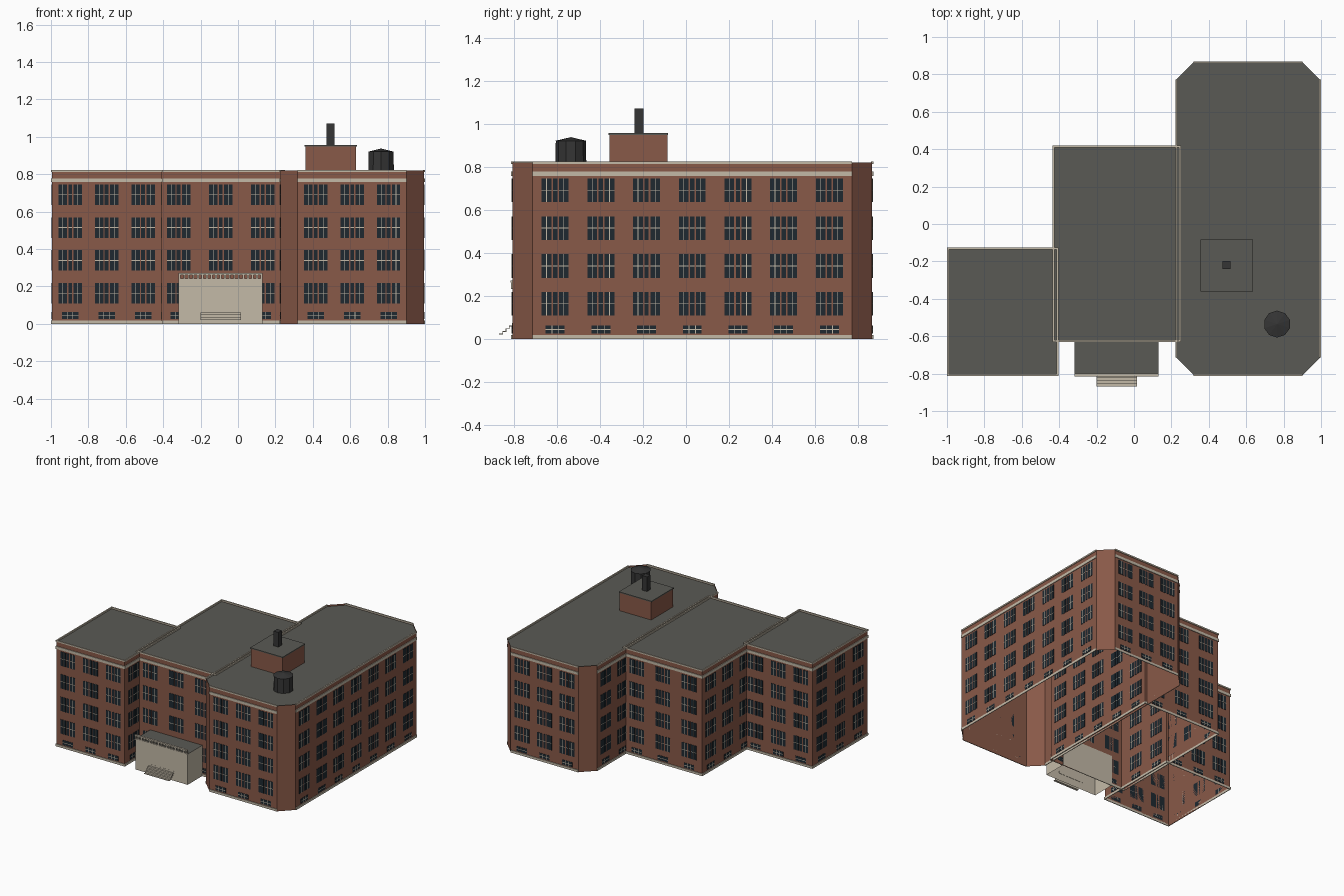
import bpy, bmesh, math
from mathutils import Vector

cube = bpy.data.objects.get("Cube")
if cube:
    bpy.data.objects.remove(cube, do_unlink=True)


def material(name, rgb):
    m = bpy.data.materials.new(name)
    m.use_nodes = True
    m.diffuse_color = (*rgb, 1)
    bsdf = next(n for n in m.node_tree.nodes if n.type == 'BSDF_PRINCIPLED')
    bsdf.inputs["Base Color"].default_value = (*rgb, 1)
    bsdf.inputs["Roughness"].default_value = 0.8
    return m


BRICK = material("brick red", (0.25, 0.10, 0.065))
STONE = material("pale stone", (0.55, 0.49, 0.39))
ROOF = material("roof grey", (0.102, 0.102, 0.09))
GLASS = material("dark glass", (0.013, 0.022, 0.03))
IRON = material("dark iron", (0.035, 0.035, 0.035))


def finish(name, bm, mat):
    mesh = bpy.data.meshes.new(name)
    bm.to_mesh(mesh)
    bm.free()
    mesh.materials.append(mat)
    obj = bpy.data.objects.new(name, mesh)
    bpy.context.collection.objects.link(obj)
    return obj


def add_box(bm, lo, hi, origin=Vector(), u=Vector((1, 0, 0)), n=Vector((0, 1, 0))):
    """Box from lo to hi in the frame (u along, n outward, z up)."""
    v = [bm.verts.new(origin + u * a + n * b + Vector((0, 0, c)))
         for a in (lo[0], hi[0]) for b in (lo[1], hi[1]) for c in (lo[2], hi[2])]
    faces = [bm.faces.new([v[i] for i in q]) for q in (
        (0, 1, 3, 2), (4, 6, 7, 5), (0, 4, 5, 1), (2, 3, 7, 6), (0, 2, 6, 4), (1, 5, 7, 3))]
    bmesh.ops.recalc_face_normals(bm, faces=faces)


def box(name, mat, lo, hi):
    bm = bmesh.new()
    add_box(bm, lo, hi)
    return finish(name, bm, mat)


def shell(name, mat, points, height, roof_z):
    """Open-bottomed walls around a counter-clockwise plan, with a flat roof."""
    bm = bmesh.new()
    low = [bm.verts.new((x, y, 0)) for x, y in points]
    top = [bm.verts.new((x, y, height)) for x, y in points]
    for i in range(len(points)):
        j = (i + 1) % len(points)
        bm.faces.new((low[i], low[j], top[j], top[i]))
    finish(name + "_walls", bm, mat)
    bm = bmesh.new()
    bm.faces.new([bm.verts.new((x, y, roof_z)) for x, y in points])
    finish(name + "_roof", bm, ROOF)


def rect(x0, x1, y0, y1):
    return [(x0, y0), (x1, y0), (x1, y1), (x0, y1)]


def chamfered(x0, x1, y0, y1, c):
    return [(x0 + c, y0), (x1 - c, y0), (x1, y0 + c), (x1, y1 - c),
            (x1 - c, y1), (x0 + c, y1), (x0, y1 - c), (x0, y0 + c)]


FLOORS = [0.163 + 0.1757 * i for i in range(4)]
SASHES = ((-0.04, 0.045), (0, 0.02), (0.04, 0.045))   # offset and width


def add_window(glass, bars, cx, frame):
    # Four main storeys of triple sashes
    for z in FLOORS:
        for off, w in SASHES:
            a, b = cx + off - w / 2, cx + off + w / 2
            add_box(glass, (a, 0, z - 0.055), (b, 0.002, z + 0.055), *frame)
            add_box(bars, (a, 0, z - 0.002), (b, 0.003, z + 0.002), *frame)
            if w > 0.03:
                m = cx + off
                add_box(bars, (m - 0.0015, 0, z - 0.055), (m + 0.0015, 0.003, z + 0.055), *frame)
    # Low basement light
    add_box(glass, (cx - 0.044, 0, 0.025), (cx + 0.044, 0.002, 0.062), *frame)
    add_box(bars, (cx - 0.044, 0, 0.041), (cx + 0.044, 0.003, 0.045), *frame)
    for m in (cx - 0.015, cx + 0.015):
        add_box(bars, (m - 0.0015, 0, 0.025), (m + 0.0015, 0.003, 0.062), *frame)


def block(name, points, corner_walls=False):
    shell(name, BRICK, points, 0.82, 0.808)
    glass, bars, trim = bmesh.new(), bmesh.new(), bmesh.new()
    for i in range(0, len(points), 2 if corner_walls else 1):
        p = Vector((*points[i], 0))
        q = Vector((*points[(i + 1) % len(points)], 0))
        length = (q - p).length
        u = (q - p).normalized()
        frame = (p, u, Vector((u.y, -u.x, 0)))
        bays = round(length / 0.21)
        for k in range(bays):
            add_window(glass, bars, length * (k + 0.5) / bays, frame)
        # Plinth, cornice and coping
        e = 0 if corner_walls else 0.005
        for z0, z1, inner in ((0, 0.018, 0), (0.757, 0.778, 0), (0.812, 0.823, -0.005)):
            add_box(trim, (-e, inner, z0), (length + e, 0.005, z1), *frame)
    finish(name + "_window_glass", glass, GLASS)
    finish(name + "_window_bars", bars, STONE)
    finish(name + "_stone_bands", trim, STONE)


# Three main blocks
block("left_block", rect(-0.995, -0.41, -0.807, -0.13))
block("middle_block", rect(-0.43, 0.245, -0.625, 0.415))
block("right_wing", chamfered(0.226, 0.995, -0.807, 0.865, 0.093), corner_walls=True)

# Entrance porch with balustrade
shell("porch", STONE, rect(-0.318, 0.132, -0.807, -0.62), 0.238, 0.238)
bm = bmesh.new()
add_box(bm, (-0.318, -0.815, 0.262), (0.132, -0.8, 0.272))
add_box(bm, (-0.318, -0.812, 0.232), (0.132, -0.803, 0.242))
count = 19
for i in range(count):
    x = -0.312 + 0.438 * i / (count - 1)
    add_box(bm, (x - 0.005, -0.812, 0.24), (x + 0.005, -0.803, 0.264))
finish("porch_balustrade", bm, STONE)

# Entrance steps
bm = bmesh.new()
for i in range(4):
    y, z = -0.868 + 0.015 * i, 0.02 + 0.0125 * i
    add_box(bm, (-0.2, y, z), (0.015, y + 0.018, z + 0.004))
    add_box(bm, (-0.2, y + 0.015, z), (0.015, y + 0.018, z + 0.0165))
finish("entrance_steps", bm, STONE)

# Rooftop house and chimney
box("roof_house", BRICK, (0.36, -0.355, 0.805), (0.632, -0.087, 0.948))
box("roof_house_cap", ROOF, (0.356, -0.36, 0.948), (0.636, -0.083, 0.956))
box("chimney", IRON, (0.474, -0.24, 0.95), (0.515, -0.198, 1.07))

# Water tank with low conical lid
for name, r_top, z0, z1 in (("tank_body", 0.07, 0.805, 0.92), ("tank_lid", 0.0, 0.92, 0.937)):
    bpy.ops.mesh.primitive_cone_add(vertices=10, radius1=0.072, radius2=r_top, depth=z1 - z0,
                                    location=(0.765, -0.535, (z0 + z1) / 2))
    obj = bpy.context.object
    obj.name = name
    obj.data.materials.append(IRON)
